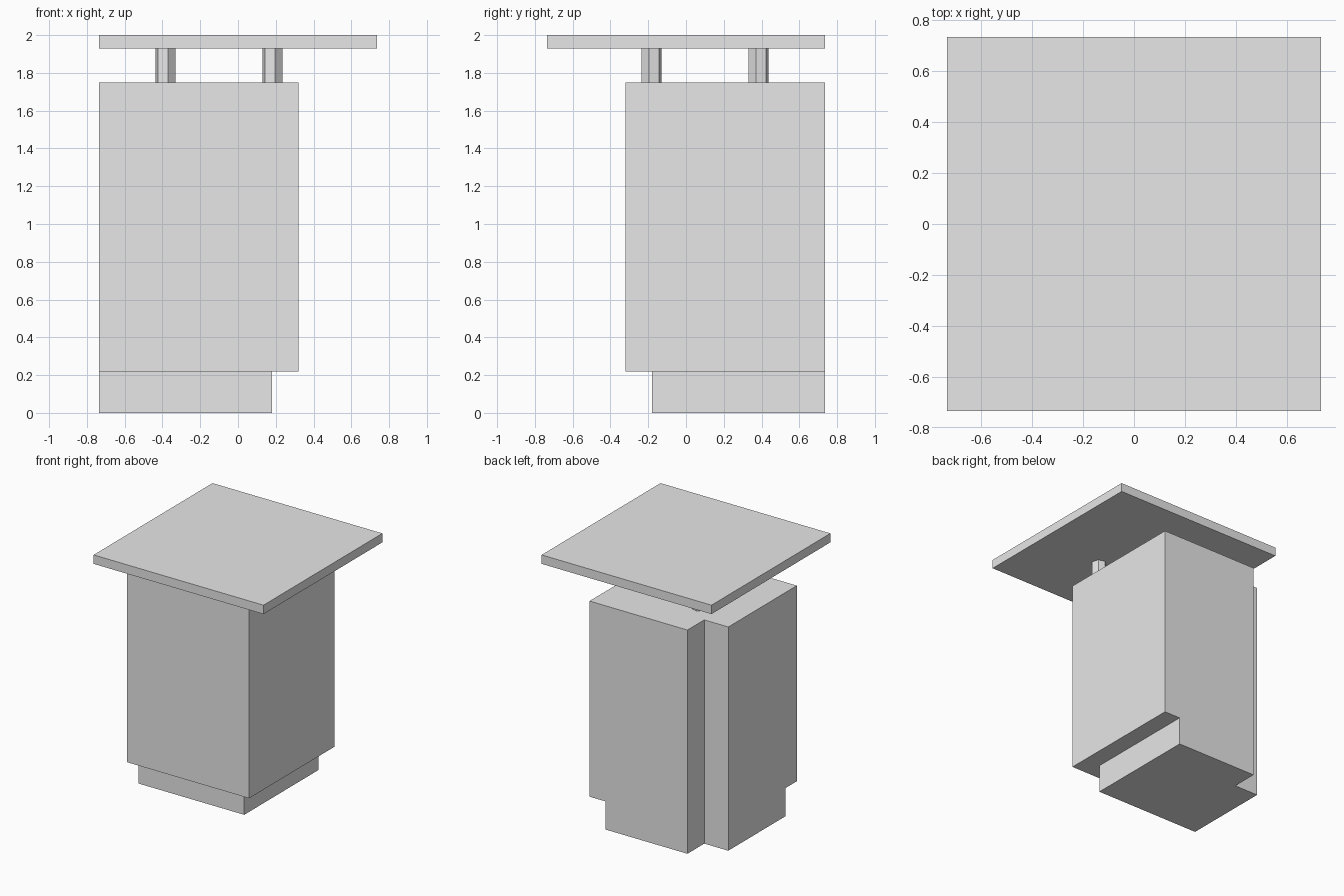
import bpy
import bmesh
from math import radians

cube = bpy.data.objects.get("Cube")
if cube:
    bpy.data.objects.remove(cube, do_unlink=True)

HALF = 0.735      # half width of the top slab
NOTCH = 0.208     # corner cut at the back right of the column
PLINTH_TOP, BODY_TOP, SLAB_BOTTOM, SLAB_TOP = 0.22, 1.75, 1.93, 2.0

grey = bpy.data.materials.new("plain_grey")
grey.use_nodes = True
grey.diffuse_color = (0.8, 0.8, 0.8, 1)
grey.node_tree.nodes["Principled BSDF"].inputs["Base Color"].default_value = (0.8, 0.8, 0.8, 1)


def prism(name, outline, z0, z1):
    """Extrude a flat outline from z0 up to z1."""
    bm = bmesh.new()
    base = bm.faces.new([bm.verts.new((x, y, z0)) for x, y in outline])
    top = bmesh.ops.extrude_face_region(bm, geom=[base], use_keep_orig=True)["geom"]
    verts = [v for v in top if isinstance(v, bmesh.types.BMVert)]
    bmesh.ops.translate(bm, verts=verts, vec=(0, 0, z1 - z0))
    bmesh.ops.recalc_face_normals(bm, faces=bm.faces)
    mesh = bpy.data.meshes.new(name)
    bm.to_mesh(mesh)
    bm.free()
    mesh.materials.append(grey)
    obj = bpy.data.objects.new(name, mesh)
    bpy.context.collection.objects.link(obj)
    return obj


def notched_square(reach):
    """Square flush with the back right corner, with that corner cut out."""
    inner = HALF - NOTCH
    return [(-HALF, -reach), (reach, -reach), (reach, HALF),
            (-inner, HALF), (-inner, inner), (-HALF, inner)]


# Recessed plinth and the column above it
prism("plinth", notched_square(0.18), 0, PLINTH_TOP)
prism("column_body", notched_square(0.32), PLINTH_TOP, BODY_TOP)

# Overhanging top slab
prism("top_slab", [(-HALF, -HALF), (HALF, -HALF), (HALF, HALF), (-HALF, HALF)],
      SLAB_BOTTOM, SLAB_TOP)

# Two six-sided posts along the diagonal, each with a corner on it
for name, d in (("front_post", 0.182), ("back_post", -0.384)):
    bpy.ops.mesh.primitive_cylinder_add(
        vertices=6, radius=0.0555, depth=SLAB_BOTTOM - BODY_TOP,
        location=(d, -d, (SLAB_BOTTOM + BODY_TOP) / 2), rotation=(0, 0, radians(15)))
    post = bpy.context.object
    post.name = name
    post.data.materials.append(grey)
